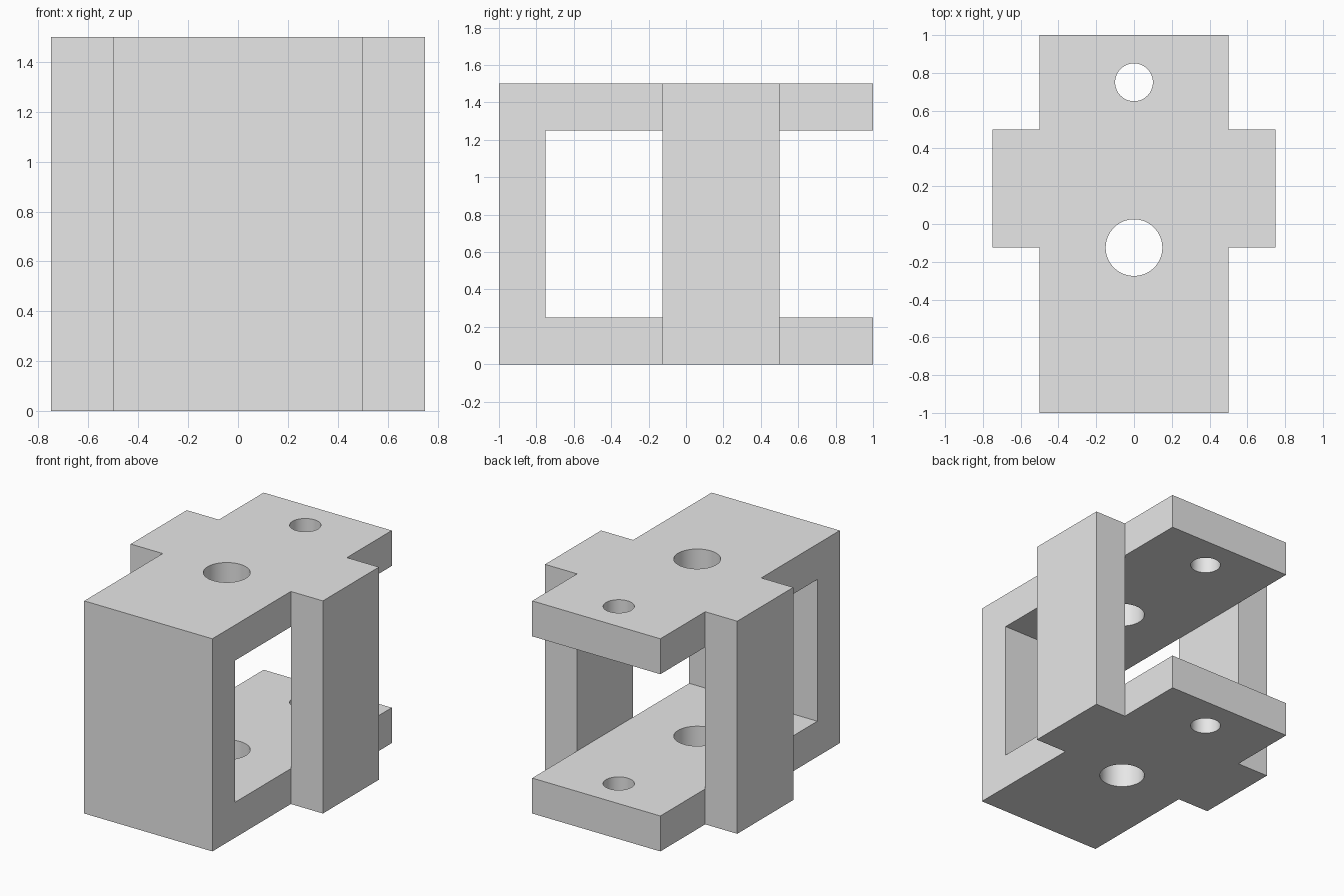
import bpy
import bmesh
from math import radians

cube = bpy.data.objects.get("Cube")
if cube:
    bpy.data.objects.remove(cube, do_unlink=True)

HEIGHT = 1.5
PLATE = 0.25
HALF_WIDTH = 0.5

grey = bpy.data.materials.new("light grey")
grey.use_nodes = True
grey.diffuse_color = (0.8, 0.8, 0.8, 1)
grey.node_tree.nodes["Principled BSDF"].inputs["Base Color"].default_value = (0.8, 0.8, 0.8, 1)


def prism(name, outline, offset):
    """Extrude a closed outline of 3D points along an offset."""
    bm = bmesh.new()
    face = bm.faces.new([bm.verts.new(p) for p in outline])
    moved = bmesh.ops.extrude_face_region(bm, geom=[face])["geom"]
    verts = [g for g in moved if isinstance(g, bmesh.types.BMVert)]
    bmesh.ops.translate(bm, verts=verts, vec=offset)
    bmesh.ops.recalc_face_normals(bm, faces=bm.faces)
    mesh = bpy.data.meshes.new(name)
    bm.to_mesh(mesh)
    bm.free()
    mesh.materials.append(grey)
    obj = bpy.data.objects.new(name, mesh)
    bpy.context.collection.objects.link(obj)
    return obj


def combine(target, tool, operation):
    """Apply a boolean and discard the tool object."""
    mod = target.modifiers.new(operation.lower(), "BOOLEAN")
    mod.operation = operation
    mod.solver = "EXACT"
    mod.object = tool
    bpy.context.view_layer.objects.active = target
    bpy.ops.object.modifier_apply(modifier=mod.name)
    bpy.data.objects.remove(tool, do_unlink=True)


# C-shaped body: front wall with top and bottom plates
profile = [(-1, 0), (1, 0), (1, PLATE), (-0.75, PLATE),
           (-0.75, HEIGHT - PLATE), (1, HEIGHT - PLATE), (1, HEIGHT), (-1, HEIGHT)]
bracket = prism("bracket", [(-HALF_WIDTH, y, z) for y, z in profile], (2 * HALF_WIDTH, 0, 0))

# Full-height posts on both sides
for side in (-1, 1):
    inner, outer = side * HALF_WIDTH, side * 0.75
    post = prism("side_post", [(inner, -0.125, 0), (outer, -0.125, 0),
                               (outer, 0.5, 0), (inner, 0.5, 0)], (0, 0, HEIGHT))
    combine(bracket, post, "UNION")

# Large middle bore and small rear bore through both plates
for y, radius in ((-0.125, 0.15), (0.75, 0.1)):
    bpy.ops.mesh.primitive_cylinder_add(vertices=64, radius=radius, depth=2,
                                        location=(0, y, HEIGHT / 2))
    bore = bpy.context.object
    bore.name = "bore_cutter"
    bore.hide_render = True
    bore.data.materials.append(grey)
    combine(bracket, bore, "DIFFERENCE")

bpy.ops.object.select_all(action="DESELECT")
bracket.select_set(True)
bpy.context.view_layer.objects.active = bracket
bpy.ops.object.shade_smooth_by_angle(angle=radians(30))
